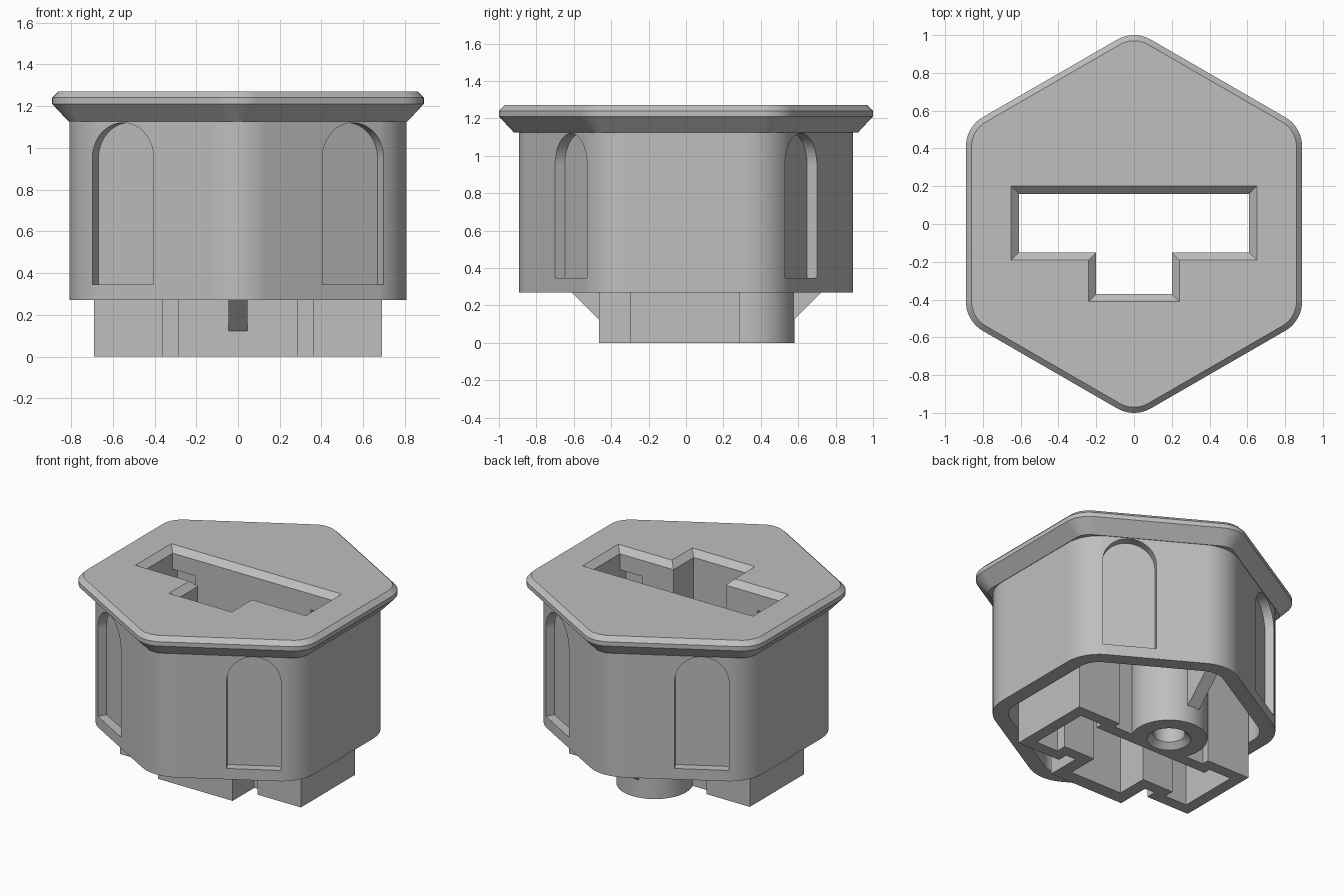
import bpy, bmesh, math

cube = bpy.data.objects.get("Cube")
if cube:
    bpy.data.objects.remove(cube, do_unlink=True)

grey = bpy.data.materials.new("plain_grey")
grey.use_nodes = True
COLOUR = (0.52, 0.52, 0.52, 1)
grey.diffuse_color = COLOUR
for node in grey.node_tree.nodes:
    if node.type == 'BSDF_PRINCIPLED':
        node.inputs["Base Color"].default_value = COLOUR

PLATE_Z = 1.12      # underside of the top plate
BODY = 0.808        # half width of the hexagonal body


def loft(name, rings):
    """Closed solid through rings that share one point count."""
    bm = bmesh.new()
    loops = [[bm.verts.new(p) for p in ring] for ring in rings]
    n = len(loops[0])
    for a, b in zip(loops, loops[1:]):
        for i in range(n):
            j = (i + 1) % n
            bm.faces.new((a[i], a[j], b[j], b[i]))
    bm.faces.new(loops[0][::-1])
    bm.faces.new(loops[-1])
    bmesh.ops.recalc_face_normals(bm, faces=bm.faces)
    mesh = bpy.data.meshes.new(name)
    bm.to_mesh(mesh)
    bm.free()
    mesh.materials.append(grey)
    obj = bpy.data.objects.new(name, mesh)
    bpy.context.collection.objects.link(obj)
    return obj


def at(points, z):
    return [(x, y, z) for x, y in points]


def mirrored(half):
    """Complete a half outline across x = 0."""
    return half + [(-x, y) for x, y in reversed(half)]


def hexagon(apothem, radius, z, steps=12):
    """Rounded hexagon with corners on the y axis."""
    points = []
    reach = (apothem - radius) / math.cos(math.pi / 6)
    for k in range(6):
        mid = math.radians(30 + 60 * k)
        for s in range(steps + 1):
            a = mid + math.radians(60 * s / steps - 30)
            points.append((reach * math.cos(mid) + radius * math.cos(a),
                           reach * math.sin(mid) + radius * math.sin(a), z))
    return points


def circle(radius, y, z, n=64):
    return [(radius * math.cos(math.tau * i / n),
             y + radius * math.sin(math.tau * i / n), z) for i in range(n)]


def activate(obj):
    bpy.ops.object.select_all(action='DESELECT')
    obj.select_set(True)
    bpy.context.view_layer.objects.active = obj


def cut(obj, cutter):
    activate(obj)
    mod = obj.modifiers.new("cut", 'BOOLEAN')
    mod.operation = 'DIFFERENCE'
    mod.solver = 'EXACT'
    mod.object = cutter
    bpy.ops.object.modifier_apply(modifier=mod.name)


# Hollow body with its chamfered flange
shell = loft("flanged_shell", [
    hexagon(0.86, 0.15, 1.27), hexagon(0.89, 0.18, 1.24),
    hexagon(0.89, 0.18, 1.21), hexagon(0.811, 0.10, 1.125),
    hexagon(BODY, 0.26, 1.125), hexagon(BODY, 0.26, 0.27),
    hexagon(0.71, 0.16, 0.27), hexagon(0.71, 0.16, PLATE_Z)])


# T-shaped opening with a bevelled mouth
def slot(d, z):
    return at(mirrored([(0.20 + d, -0.37 - d), (0.20 + d, -0.15 - d),
                        (0.61 + d, -0.15 - d), (0.61 + d, 0.16 + d)]), z)


slot_cutter = loft("slot_cutter", [slot(0, 1.0), slot(0, 1.23), slot(0.08, 1.31)])
cutters = [slot_cutter]
cut(shell, slot_cutter)

# Arched recesses on the four slanted sides
arch = [(0, 0.345), (0.34, 0.345)]
arch += [(0.17 + 0.17 * math.cos(math.pi * i / 24),
          0.95 + 0.17 * math.sin(math.pi * i / 24)) for i in range(25)]
C, S = math.cos(math.pi / 6), 0.5
for sx in (-1, 1):
    for sy in (-1, 1):
        recess = loft("recess_cutter", [
            [(sx * (S * n + C * t), sy * (C * n - S * t), z) for t, z in arch]
            for n in (BODY - 0.06, BODY + 0.05)])
        cut(shell, recess)
        cutters.append(recess)

# Socket walls below the opening, wider at both ends
outline = mirrored([(0.285, -0.465), (0.285, -0.23), (0.36, -0.23), (0.36, -0.30),
                    (0.69, -0.30), (0.69, 0.29), (0.36, 0.29), (0.36, 0.24)])
inside = mirrored([(0.20, -0.37), (0.20, -0.15), (0.44, -0.15), (0.44, -0.22),
                   (0.61, -0.22), (0.61, 0.21), (0.44, 0.21), (0.44, 0.16)])
socket = loft("key_socket", [at(outline, 0), at(outline, PLATE_Z)])
inside_cutter = loft("inside_cutter", [at(inside, -0.1), at(inside, 1.2)])
outline_cutter = loft("outline_cutter", [at(outline, -0.1), at(outline, 1.2)])
cut(socket, inside_cutter)

# Screw boss behind the socket, with a countersunk hole
BOSS_Y = 0.34
boss = loft("screw_boss", [circle(0.24, BOSS_Y, 0), circle(0.24, BOSS_Y, PLATE_Z)])
hole_cutter = loft("hole_cutter", [
    circle(0.157, BOSS_Y, -0.02), circle(0.10, BOSS_Y, 0.037), circle(0.10, BOSS_Y, 1.0)])
cut(boss, outline_cutter)
cut(boss, hole_cutter)
cut(socket, hole_cutter)
cutters += [inside_cutter, outline_cutter, hole_cutter]


# Sloped ribs that tie the socket and boss to the shell
def rib(name, side, start):
    rise = 0.82 - start
    profile = [(start, 0.12), (0.82, 0.12 + rise), (0.82, PLATE_Z), (start, PLATE_Z)]
    return loft(name, [[(x, side * y, z) for y, z in profile] for x in (-0.045, 0.045)])


front_rib = rib("front_rib", -1, 0.463)
back_rib = rib("back_rib", 1, 0.575)

for cutter in cutters:
    bpy.data.objects.remove(cutter, do_unlink=True)

# Smooth the rounded corners while keeping edges crisp
for obj in (shell, socket, boss, front_rib, back_rib):
    activate(obj)
    bpy.ops.object.shade_smooth_by_angle(angle=math.radians(25))
    weighted = obj.modifiers.new("weighted_normals", 'WEIGHTED_NORMAL')
    weighted.keep_sharp = True
